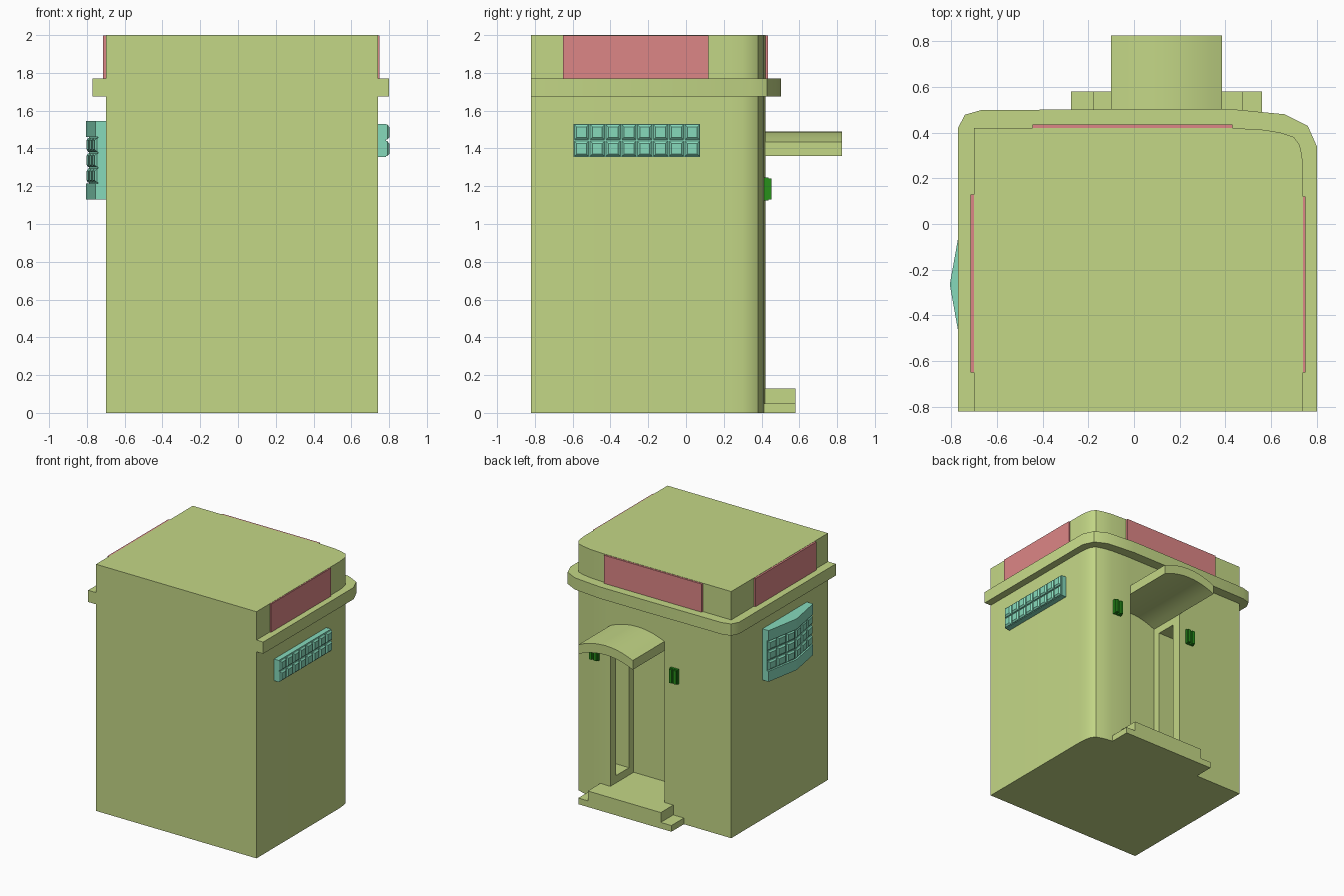
import bpy, bmesh
from math import radians
from mathutils import Vector

if "Cube" in bpy.data.objects:
    bpy.data.objects.remove(bpy.data.objects["Cube"])

def mat(name, r, g, b):
    m = bpy.data.materials.new(name)
    m.diffuse_color = (r, g, b, 1)
    m.use_nodes = True
    m.node_tree.nodes["Principled BSDF"].inputs["Base Color"].default_value = m.diffuse_color
    return m

WALL = mat("wall_lime", 0.55, 0.68, 0.24)
PINK = mat("panel_pink", 0.72, 0.24, 0.24)
TEAL = mat("window_teal", 0.24, 0.70, 0.50)
GREEN = mat("lamp_green", 0.02, 0.28, 0.01)

def finish(name, bm, m, smooth=False):
    bmesh.ops.recalc_face_normals(bm, faces=bm.faces)
    me = bpy.data.meshes.new(name)
    bm.to_mesh(me)
    bm.free()
    ob = bpy.data.objects.new(name, me)
    bpy.context.collection.objects.link(ob)
    me.materials.append(m)
    bpy.ops.object.select_all(action='DESELECT')
    ob.select_set(True)
    bpy.context.view_layer.objects.active = ob
    if smooth:
        bpy.ops.object.shade_smooth_by_angle(angle=radians(35))
    return ob

def add_prism(bm, pts, axis, a, b):
    """Extrude a 2D outline along z (pts are x,y) or y (pts are x,z)."""
    put = (lambda p, t: (p[0], p[1], t)) if axis == 'z' else (lambda p, t: (p[0], t, p[1]))
    lo = [bm.verts.new(put(p, a)) for p in pts]
    hi = [bm.verts.new(put(p, b)) for p in pts]
    bm.faces.new(lo)
    bm.faces.new(hi)
    n = len(pts)
    for i in range(n):
        j = (i + 1) % n
        bm.faces.new((lo[i], lo[j], hi[j], hi[i]))

def prism(name, pts, axis, a, b, m, smooth=False):
    bm = bmesh.new()
    add_prism(bm, pts, axis, a, b)
    return finish(name, bm, m, smooth)

def rect(x0, x1, y0, y1):
    return [(x0, y0), (x1, y0), (x1, y1), (x0, y1)]

def box(name, x0, x1, y0, y1, z0, z1, m):
    return prism(name, rect(x0, x1, y0, y1), 'z', z0, z1, m)

def cut(ob, cutter):
    mod = ob.modifiers.new("cut", 'BOOLEAN')
    mod.operation, mod.object, mod.solver = 'DIFFERENCE', cutter, 'EXACT'
    bpy.context.view_layer.objects.active = ob
    bpy.ops.object.modifier_apply(modifier=mod.name)
    bpy.data.objects.remove(cutter)

def add_panes(bm, origin, u, v, n, cols, rows, rise, gap=0.004, slope=0.012):
    """Grid of bevelled panes spanning u by v, raised along n."""
    du, dv = u / cols, v / rows
    uh, vh = u.normalized(), v.normalized()
    for i in range(cols):
        for j in range(rows):
            o = origin + du * i + dv * j
            rings = []
            for inset, h in ((gap, -0.002), (gap, rise * 0.4), (gap + slope, rise)):
                a, b = uh * inset, vh * inset
                rings.append([bm.verts.new(p + n * h) for p in
                              (o + a + b, o + du - a + b, o + du + dv - a - b, o + dv + a - b)])
            for k in range(2):
                for q in range(4):
                    r = (q + 1) % 4
                    bm.faces.new((rings[k][q], rings[k][r], rings[k + 1][r], rings[k + 1][q]))
            bm.faces.new(rings[0])
            bm.faces.new(rings[2])

# Tower body with one rounded back corner
body = prism("building_body",
             [(-0.70, -0.82), (0.74, -0.82), (0.74, 0.24), (0.735, 0.30), (0.725, 0.345), (0.70, 0.38),
              (0.64, 0.40), (0.57, 0.412), (0.43, 0.42), (-0.70, 0.42)],
             'z', 0, 2, WALL)

# Entrance alcove under an arched head, with a side doorway in each reveal
X0, X1 = -0.10, 0.385
def arch(z):
    steps = 10
    return [(X0 + (X1 - X0) * i / steps, z + 0.055 * (1 - (2 * i / steps - 1) ** 2))
            for i in range(steps + 1)]
cut(body, prism("alcove_cutter", [(X1, 0.13), (X0, 0.13)] + arch(1.36), 'y', 0.12, 0.60, WALL))
cut(body, box("doorway_cutter", -0.45, 0.66, 0.18, 0.345, 0.19, 1.30, WALL))
bpy.ops.object.select_all(action='DESELECT')
body.select_set(True)
bpy.context.view_layer.objects.active = body
bpy.ops.object.shade_smooth_by_angle(angle=radians(35))

# Cornice, flush with the front
prism("cornice",
      [(-0.77, -0.82), (0.80, -0.82), (0.80, 0.34), (0.76, 0.43), (0.66, 0.48), (0.42, 0.503),
       (0.0, 0.503), (-0.67, 0.498), (-0.74, 0.478), (-0.77, 0.42)],
      'z', 1.675, 1.77, WALL, True)

# Entrance canopy and steps
prism("entrance_canopy", arch(1.36) + arch(1.435)[::-1], 'y', 0.41, 0.825, WALL, True)
box("lower_step", -0.275, 0.56, 0.40, 0.58, 0, 0.05, WALL)
box("upper_step", -0.18, 0.475, 0.40, 0.58, 0.05, 0.13, WALL)

# Coloured panels above the cornice
box("right_panel", 0.73, 0.75, -0.65, 0.12, 1.77, 1.998, PINK)
box("left_panel", -0.715, -0.69, -0.65, 0.13, 1.77, 1.998, PINK)
box("back_panel", -0.445, 0.43, 0.41, 0.435, 1.77, 1.998, PINK)

# Flat window on the right: backing plate and two rows of panes
bm = bmesh.new()
add_prism(bm, rect(0.73, 0.783, -0.595, 0.075), 'z', 1.355, 1.53)
add_panes(bm, Vector((0.783, -0.595, 1.355)), Vector((0, 0.67, 0)), Vector((0, 0, 0.175)),
          Vector((1, 0, 0)), 8, 2, 0.018)
finish("right_window", bm, TEAL)

# Bowed bay window on the left: sill, head, set-back middle and three rows of panes
bm = bmesh.new()
END0, END1, MID = (-0.755, -0.55), (-0.755, 0.02), (-0.806, -0.265)
outer = [(-0.69, 0.02), END1, MID, END0, (-0.69, -0.55)]
inner = [(-0.69, 0.02), (-0.74, 0.02), (-0.788, -0.265), (-0.74, -0.55), (-0.69, -0.55)]
add_prism(bm, outer, 'z', 1.13, 1.215)
add_prism(bm, inner, 'z', 1.215, 1.46)
add_prism(bm, outer, 'z', 1.46, 1.545)
for a, b in ((inner[1], inner[2]), (inner[2], inner[3])):
    p, u = Vector((*a, 1.215)), Vector((b[0] - a[0], b[1] - a[1], 0))
    up = Vector((0, 0, 1))
    n = u.cross(up).normalized()
    if n.x > 0:
        n = -n
    add_panes(bm, p, u, up * 0.245, n, 3, 3, 0.016)
finish("left_bay_window", bm, TEAL)

# Lamps either side of the entrance
for side, x in (("left", -0.195), ("right", 0.52)):
    bm = bmesh.new()
    add_prism(bm, rect(x - 0.035, x + 0.035, 0.40, 0.438), 'z', 1.125, 1.245)
    for s in (-1, 1):
        add_prism(bm, rect(x + s * 0.02 - 0.011, x + s * 0.02 + 0.011, 0.43, 0.453), 'z', 1.13, 1.24)
    finish(side + "_wall_lamp", bm, GREEN)
